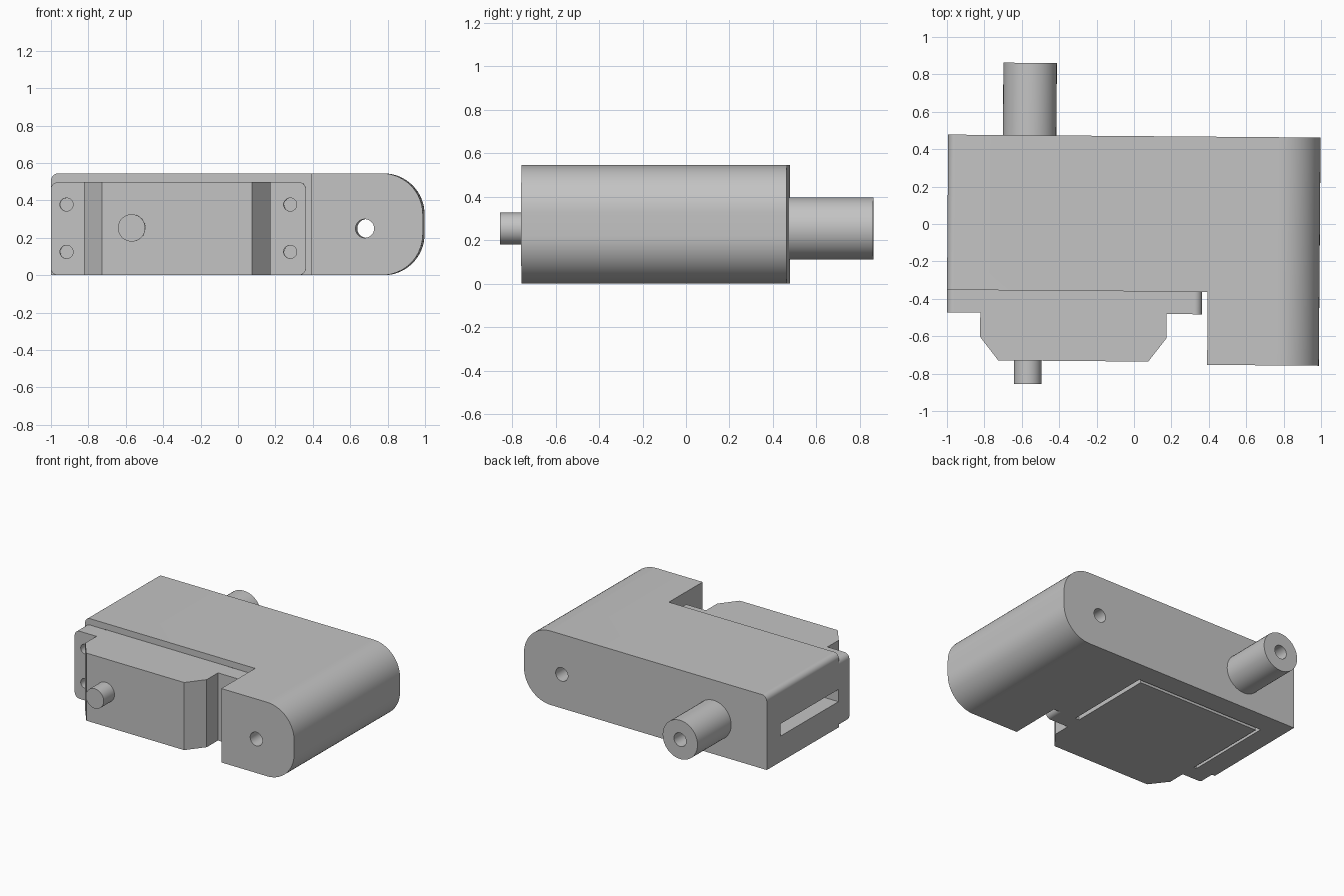
import bpy, bmesh, math
from mathutils import Matrix, Vector

cube = bpy.data.objects.get("Cube")
if cube:
    bpy.data.objects.remove(cube, do_unlink=True)

grey = bpy.data.materials.new("plain_grey")
grey.use_nodes = True
grey.diffuse_color = (0.55, 0.55, 0.55, 1)
grey.node_tree.nodes["Principled BSDF"].inputs["Base Color"].default_value = grey.diffuse_color


def prism(name, outline, start, end, axis="y"):
    """Extrude an outline of (x, z) points along y, or (x, y) points along z."""
    bm = bmesh.new()
    place = (lambda a, b: (a, start, b)) if axis == "y" else (lambda a, b: (a, b, start))
    face = bm.faces.new([bm.verts.new(place(a, b)) for a, b in outline])
    new = bmesh.ops.extrude_face_region(bm, geom=[face])["geom"]
    step = Vector((0, end - start, 0) if axis == "y" else (0, 0, end - start))
    bmesh.ops.translate(bm, verts=[v for v in new if isinstance(v, bmesh.types.BMVert)], vec=step)
    bmesh.ops.recalc_face_normals(bm, faces=bm.faces)
    mesh = bpy.data.meshes.new(name)
    bm.to_mesh(mesh)
    bm.free()
    mesh.materials.append(grey)
    obj = bpy.data.objects.new(name, mesh)
    bpy.context.collection.objects.link(obj)
    return obj


def rounded(x0, x1, z0, z1, radii, steps=16):
    """Rectangle outline; radii run bottom right, top right, top left, bottom left."""
    points = []
    corners = [(x1, z0, -1, 1), (x1, z1, -1, -1), (x0, z1, 1, -1), (x0, z0, 1, 1)]
    for i, ((x, z, sx, sz), r) in enumerate(zip(corners, radii)):
        if r == 0:
            points.append((x, z))
            continue
        for k in range(steps + 1):
            a = math.pi / 2 * (i - 1 + k / steps)
            points.append((x + sx * r + r * math.cos(a), z + sz * r + r * math.sin(a)))
    return points


def box(name, x0, x1, y0, y1, z0, z1):
    return prism(name, rounded(x0, x1, z0, z1, [0] * 4), y0, y1)


def rod(name, x, z, r, y0, y1, sides=40):
    turn = [math.tau * k / sides for k in range(sides)]
    return prism(name, [(x + r * math.cos(a), z + r * math.sin(a)) for a in turn], y0, y1)


def combine(target, tool, operation="DIFFERENCE"):
    mod = target.modifiers.new(operation.lower(), "BOOLEAN")
    mod.operation = operation
    mod.solver = "EXACT"
    mod.object = tool
    bpy.context.view_layer.objects.active = target
    bpy.ops.object.modifier_apply(modifier=mod.name)
    bpy.data.objects.remove(tool, do_unlink=True)


AXIS_X, AXIS_Z = -0.562, 0.253
SCREWS = [(x, z) for x in (-0.913, 0.283) for z in (0.125, 0.378)]

# Housing with a rounded end and a forward arm
housing = prism("housing", rounded(-0.997, 0.994, 0, 0.545, [0.22, 0.22, 0.04, 0]), -0.75, 0.47)
combine(housing, box("arm_notch", -1.2, 0.397, -1, -0.36, -0.1, 0.7))
combine(housing, box("pocket", -0.84, 0.21, -0.5, 0.31, -0.1, 0.499))
combine(housing, box("cable_slot", -1.2, -0.8, -0.355, 0.31, 0.19, 0.28))

# Hollow rear peg, joined to the housing
combine(housing, rod("rear_peg", AXIS_X, AXIS_Z, 0.143, 0.4, 0.857), "UNION")
combine(housing, rod("peg_bore", AXIS_X, AXIS_Z, 0.05, 0.25, 1))
combine(housing, rod("arm_bore", 0.684, 0.25, 0.05, -1, 1))

# Insert: chamfered block, mounting flange and front pin
insert = prism("insert_block", [(-0.818, 0.285), (-0.818, -0.61), (-0.72, -0.735),
                                (0.082, -0.735), (0.178, -0.61), (0.178, 0.285)], 0, 0.498, "z")
flange = prism("flange", rounded(-0.997, 0.367, 0, 0.498, [0.04] * 4), -0.48, -0.36)
combine(insert, flange, "UNION")
combine(insert, rod("front_pin", AXIS_X, AXIS_Z, 0.073, -0.86, -0.6), "UNION")

# Screw holes through the flange and into the housing
for x, z in SCREWS:
    combine(insert, rod("flange_hole", x, z, 0.035, -0.6, -0.3))
    combine(housing, rod("screw_hole", x, z, 0.035, -0.4, -0.15))

# Slight turn of the whole assembly, and smooth curved walls
for obj in (housing, insert):
    obj.data.transform(Matrix.Rotation(-0.008, 4, "Z"))
    bpy.ops.object.select_all(action="DESELECT")
    obj.select_set(True)
    bpy.context.view_layer.objects.active = obj
    bpy.ops.object.shade_smooth_by_angle(angle=math.radians(30))
